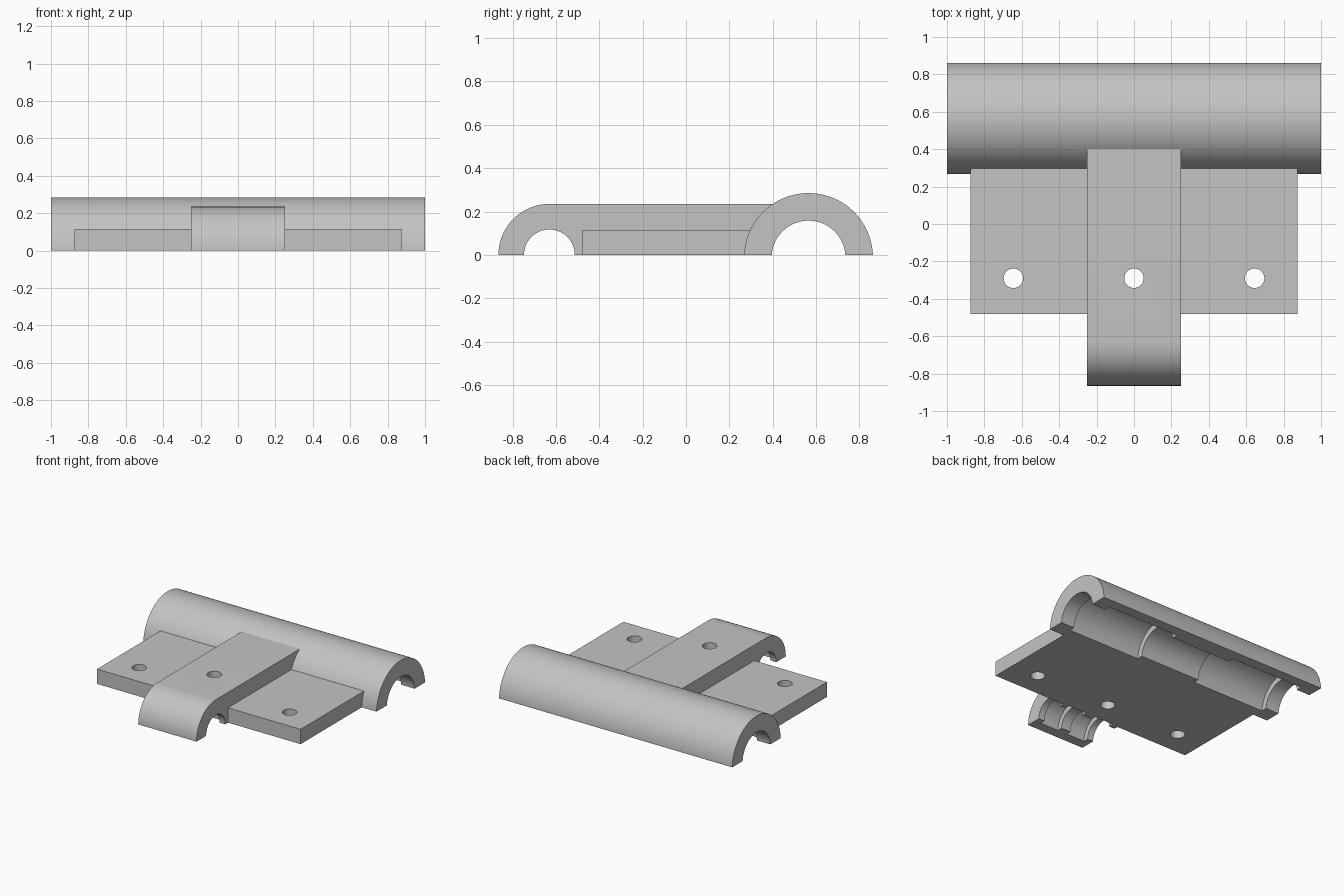
import bpy, bmesh, math
from mathutils import Matrix

cube = bpy.data.objects.get("Cube")
if cube:
    bpy.data.objects.remove(cube, do_unlink=True)

# Main dimensions
PIPE_Y, PIPE_Z, PIPE_R = 0.565, -0.012, 0.297
HOOK_Y, HOOK_R = -0.63, 0.235
ARM_X, PLATE_X = 0.25, 0.873
BELOW = -0.1          # solids run below the ground and are trimmed flat
SEG = 96

grey = bpy.data.materials.new("plain_grey")
grey.use_nodes = True
grey.diffuse_color = (0.55, 0.55, 0.55, 1)
grey.node_tree.nodes["Principled BSDF"].inputs["Base Color"].default_value = grey.diffuse_color


def finish(name, bm):
    bmesh.ops.recalc_face_normals(bm, faces=bm.faces)
    mesh = bpy.data.meshes.new(name)
    bm.to_mesh(mesh)
    bm.free()
    obj = bpy.data.objects.new(name, mesh)
    bpy.context.scene.collection.objects.link(obj)
    mesh.materials.append(grey)
    return obj


def box(name, x0, x1, y0, y1, z0, z1):
    bm = bmesh.new()
    bmesh.ops.create_cube(bm, size=1)
    bmesh.ops.scale(bm, vec=(x1 - x0, y1 - y0, z1 - z0), verts=bm.verts)
    bmesh.ops.translate(bm, vec=((x0 + x1) / 2, (y0 + y1) / 2, (z0 + z1) / 2), verts=bm.verts)
    return finish(name, bm)


def stepped_rod(name, steps, y, z):
    """Solid of revolution along x from (x, radius) steps."""
    bm = bmesh.new()
    rings = []
    for x, r in steps:
        angles = [math.tau * i / SEG for i in range(SEG)]
        rings.append([bm.verts.new((x, y + r * math.cos(a), z + r * math.sin(a))) for a in angles])
    for a, b in zip(rings, rings[1:]):
        for i in range(SEG):
            j = (i + 1) % SEG
            bm.faces.new((a[i], a[j], b[j], b[i]))
    bm.faces.new(rings[0])
    bm.faces.new(rings[-1])
    return finish(name, bm)


def grooved_bore(name, half, rib_mid, rib_end, r, groove, y, z):
    """Bore cutter, widened between a middle rib and two end ribs."""
    side = [(rib_mid, r), (rib_mid, groove), (rib_end, groove), (rib_end, r), (half, r)]
    return stepped_rod(name, [(-x, q) for x, q in reversed(side)] + side, y, z)


def profile_arm(name):
    """Arm with a rounded front hook, extruded across x."""
    arc = [(HOOK_Y - HOOK_R * math.cos(t), HOOK_R * math.sin(t))
           for t in [math.pi / 2 * i / 24 for i in range(25)]]
    pts = [(HOOK_Y - HOOK_R, BELOW)] + arc + [(0.5, HOOK_R), (0.5, BELOW)]
    bm = bmesh.new()
    face = bm.faces.new([bm.verts.new((-ARM_X, y, z)) for y, z in pts])
    new = bmesh.ops.extrude_face_region(bm, geom=[face])["geom"]
    bmesh.ops.translate(bm, vec=(2 * ARM_X, 0, 0),
                        verts=[v for v in new if isinstance(v, bmesh.types.BMVert)])
    return finish(name, bm)


def screw_hole(x):
    bm = bmesh.new()
    bmesh.ops.create_cone(bm, cap_ends=True, segments=48, radius1=0.052, radius2=0.052,
                          depth=1, matrix=Matrix.Translation((x, -0.29, 0)))
    return finish("screw_hole_cutter", bm)


# Solid parts: pipe saddle, mounting plate and hooked arm
bracket = stepped_rod("clamp_bracket", [(-1, PIPE_R), (1, PIPE_R)], PIPE_Y, PIPE_Z)
plate = box("mounting_plate", -PLATE_X, PLATE_X, -0.48, 0.42, BELOW, 0.115)
arm = profile_arm("hooked_arm")

# Cutters: ribbed bores, screw holes and the flat underside
cutters = [
    grooved_bore("pipe_bore", 1.2, ARM_X + 0.01, 0.885, 0.17, 0.215, PIPE_Y, PIPE_Z),
    grooved_bore("hook_bore", 0.4, 0.04, 0.2, 0.117, 0.157, HOOK_Y, 0),
    box("underside_trim", -2, 2, -2, 2, -1, 0),
] + [screw_hole(x) for x in (-0.645, 0, 0.645)]

for tool, mode in [(plate, 'UNION'), (arm, 'UNION')] + [(c, 'DIFFERENCE') for c in cutters]:
    tool.hide_render = True
    mod = bracket.modifiers.new(tool.name, 'BOOLEAN')
    mod.operation, mod.solver, mod.object = mode, 'EXACT', tool

# Bake the cuts and drop the helpers
depsgraph = bpy.context.evaluated_depsgraph_get()
mesh = bpy.data.meshes.new_from_object(bracket.evaluated_get(depsgraph))
bracket.modifiers.clear()
bracket.data = mesh
for tool in [plate, arm] + cutters:
    bpy.data.objects.remove(tool, do_unlink=True)

mesh.materials.clear()
mesh.materials.append(grey)
for poly in mesh.polygons:
    poly.material_index = 0
mesh.shade_smooth()
mesh.set_sharp_from_angle(angle=math.radians(30))
